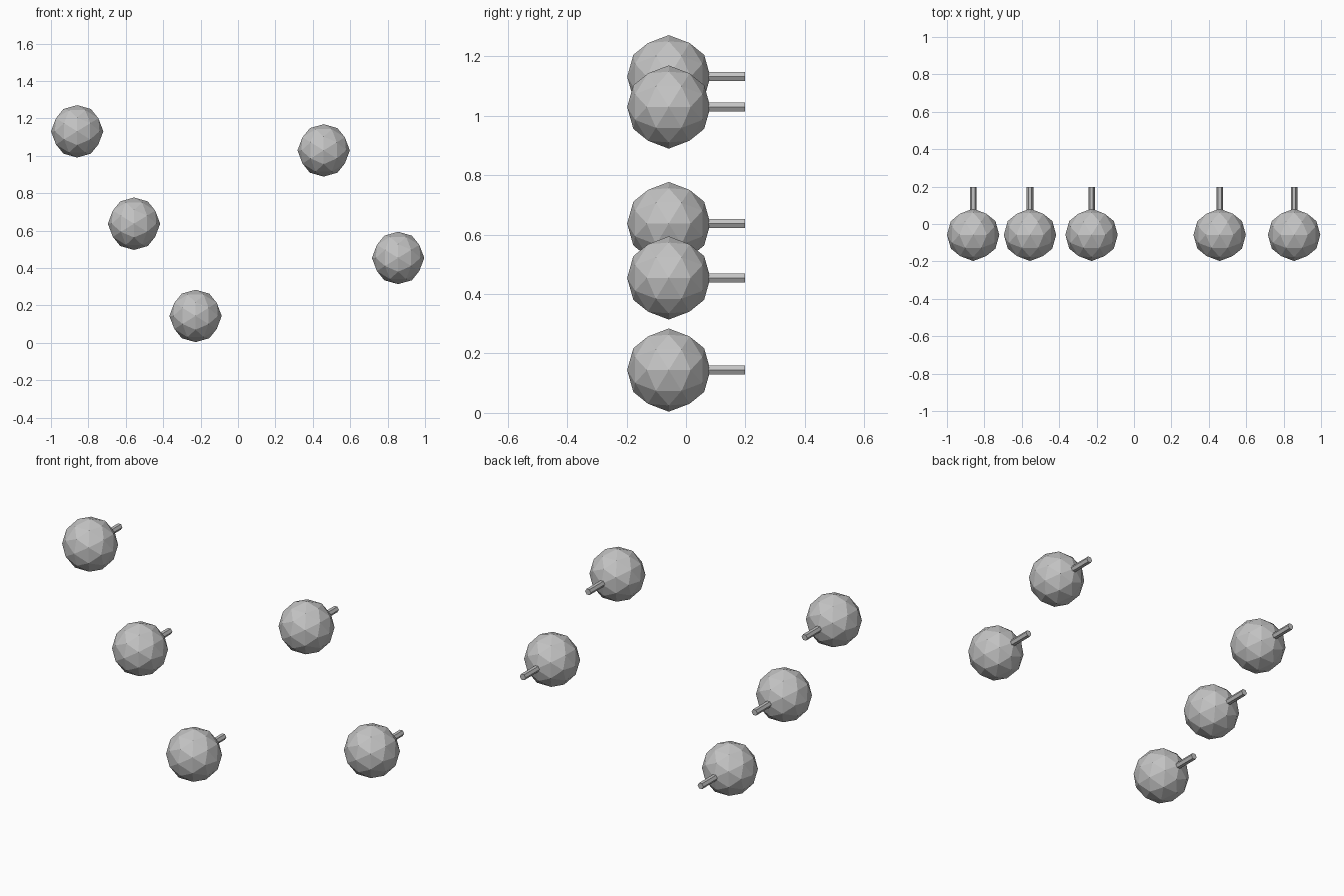
import bpy, bmesh, math
from mathutils import Vector, Matrix

if "Cube" in bpy.data.objects:
    bpy.data.objects.remove(bpy.data.objects["Cube"])

RADIUS = 0.14        # ball radius
BALL_Y = -0.058      # ball centre depth
STEM_END = 0.198     # back end of the stem
STEM_RADIUS = 0.0175

# ball centres as (x, z)
CENTRES = [(-0.86, 1.131), (-0.556, 0.637), (-0.227, 0.144),
           (0.458, 1.029), (0.856, 0.454)]

grey = bpy.data.materials.new("light_grey")
grey.diffuse_color = (0.55, 0.55, 0.55, 1)
grey.use_nodes = True
grey.node_tree.nodes["Principled BSDF"].inputs["Base Color"].default_value = grey.diffuse_color


def hull(points):
    """Convex hull of the points as a bmesh."""
    bm = bmesh.new()
    for p in points:
        bm.verts.new(p)
    bmesh.ops.convex_hull(bm, input=bm.verts[:])
    bmesh.ops.recalc_face_normals(bm, faces=bm.faces[:])
    return bm


def finish(bm, name):
    """Turn a bmesh into a flat shaded mesh."""
    mesh = bpy.data.meshes.new(name)
    bm.to_mesh(mesh)
    bm.free()
    mesh.materials.append(grey)
    return mesh


def ball_mesh():
    """Icosahedron split once, with edge midpoints on the main axes."""
    phi = (1 + math.sqrt(5)) / 2
    corners = []
    for a in (-1, 1):
        for b in (-phi, phi):
            corners += [Vector((a, 0, b)), Vector((0, b, a)), Vector((b, a, 0))]
    # neighbouring corners are 2 apart
    mids = [(p + q) / 2 for i, p in enumerate(corners) for q in corners[:i]
            if (p - q).length < 2.1]
    return finish(hull([p.normalized() * RADIUS for p in corners + mids]), "ball")


def stem_mesh():
    """Six-sided rod from inside the ball to the back."""
    length = STEM_END - BALL_Y
    bm = bmesh.new()
    bmesh.ops.create_cone(bm, cap_ends=True, segments=6, radius1=STEM_RADIUS,
                          radius2=STEM_RADIUS, depth=length,
                          matrix=Matrix.Translation((0, length / 2, 0))
                          @ Matrix.Rotation(math.pi / 2, 4, 'X'))
    # put two corners on the left and right
    if max(v.co.x for v in bm.verts) < STEM_RADIUS * 0.95:
        bmesh.ops.rotate(bm, verts=bm.verts[:], cent=(0, 0, 0),
                         matrix=Matrix.Rotation(math.pi / 6, 3, 'Y'))
    return finish(bm, "stem")


# five balls, each with its stem
ball, stem = ball_mesh(), stem_mesh()
for i, (x, z) in enumerate(CENTRES, 1):
    for name, mesh in (("ball", ball), ("stem", stem)):
        obj = bpy.data.objects.new(f"{name}_{i}", mesh)
        obj.location = (x, BALL_Y, z)
        bpy.context.collection.objects.link(obj)
